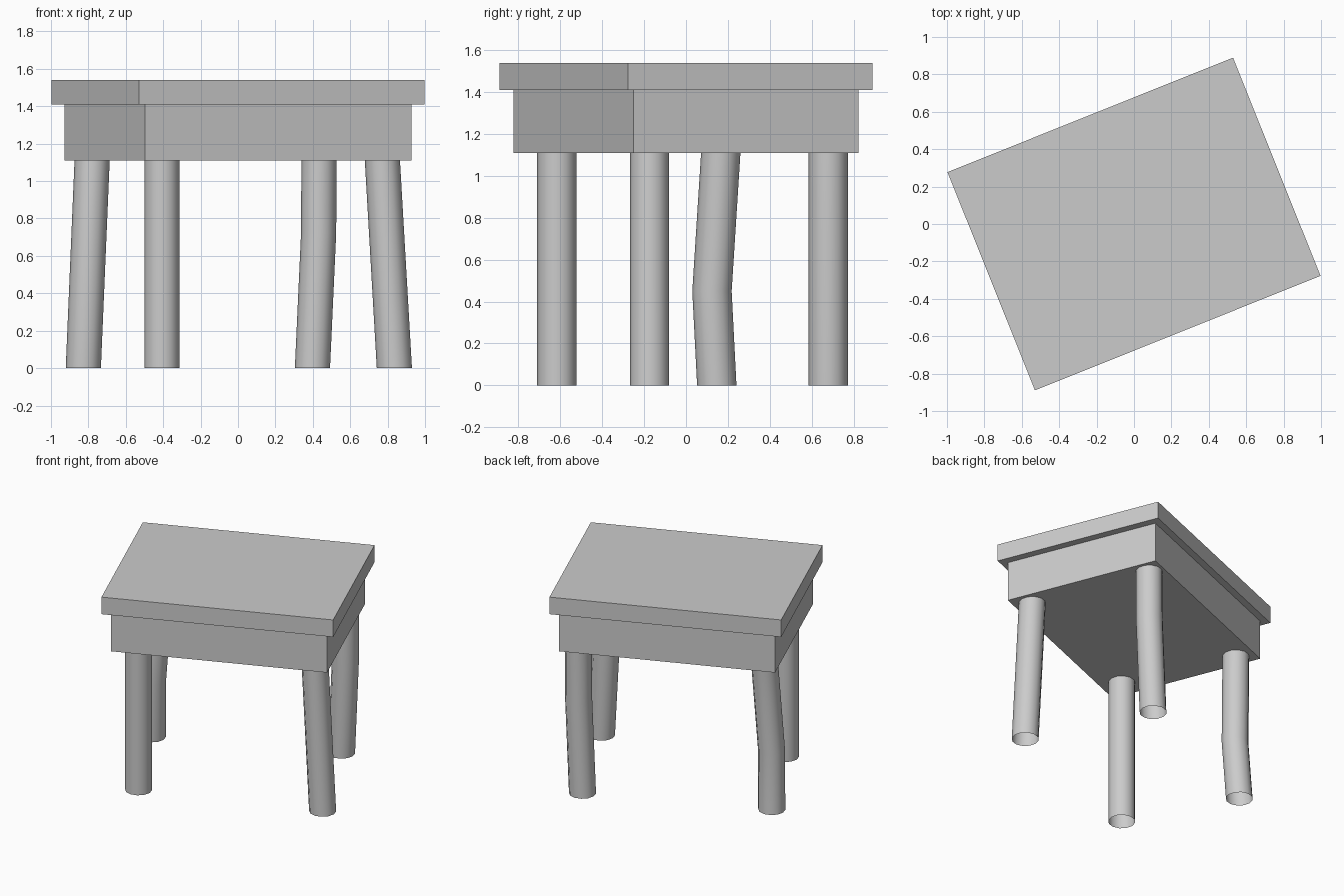
import bpy, bmesh, math

if "Cube" in bpy.data.objects:
    bpy.data.objects.remove(bpy.data.objects["Cube"])

ANGLE = math.radians(21.85)
LEG_RADIUS = 0.094
LEG_SIDES = 12


def slab(name, width, depth, z0, z1):
    bpy.ops.mesh.primitive_cube_add(size=1, location=(0, 0, (z0 + z1) / 2), rotation=(0, 0, ANGLE))
    ob = bpy.context.object
    ob.name = name
    ob.scale = (width, depth, z1 - z0)
    bpy.ops.object.transform_apply(location=False, rotation=False, scale=True)


def leg(name, path):
    """Open tube of horizontal rings following a few centre points."""
    bm = bmesh.new()
    rings = []
    for x, y, z in path:
        rings.append([bm.verts.new((x + LEG_RADIUS * math.cos(a), y + LEG_RADIUS * math.sin(a), z))
                      for a in (2 * math.pi * i / LEG_SIDES for i in range(LEG_SIDES))])
    for low, high in zip(rings, rings[1:]):
        for i in range(LEG_SIDES):
            j = (i + 1) % LEG_SIDES
            bm.faces.new((low[i], low[j], high[j], high[i])).smooth = True
    mesh = bpy.data.meshes.new(name)
    bm.to_mesh(mesh)
    bm.free()
    bpy.context.collection.objects.link(bpy.data.objects.new(name, mesh))


# Table top and the box-like apron beneath it
slab("table_top", 1.645, 1.257, 1.41, 1.54)
slab("apron", 1.535, 1.157, 1.11, 1.41)

# Four slightly crooked legs, open at both ends
leg("front_leg", [(-0.407, -0.617, 0), (-0.407, -0.617, 1.11)])
leg("right_leg", [(0.836, -0.174, 0), (0.772, -0.174, 1.11)])
leg("back_leg", [(0.398, 0.679, 0), (0.431, 0.679, 0.72), (0.433, 0.679, 1.11)])
leg("left_leg", [(-0.827, 0.147, 0), (-0.808, 0.124, 0.45), (-0.78, 0.166, 1.11)])
